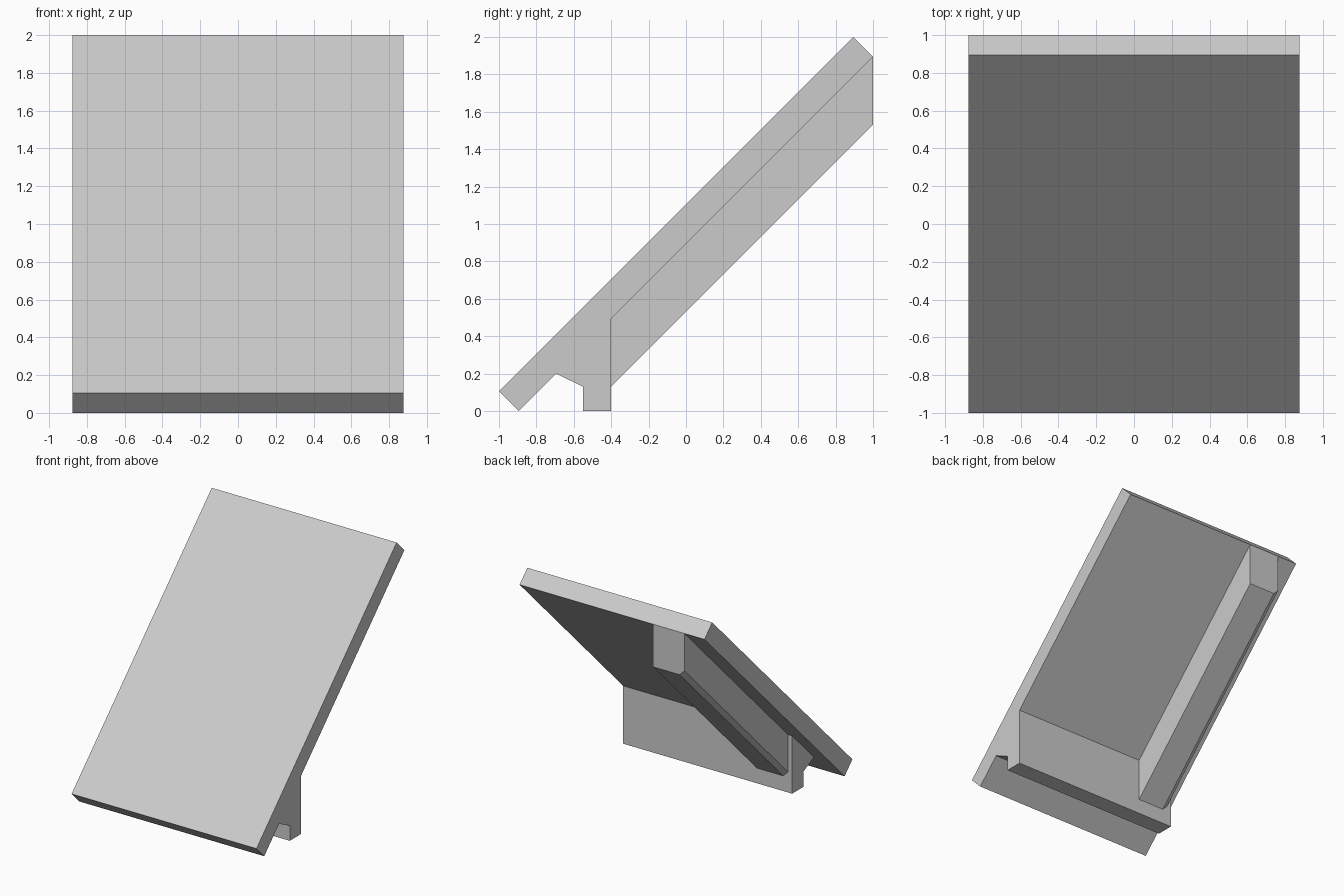
import bpy
import bmesh
from mathutils import Vector

cube = bpy.data.objects.get("Cube")
if cube:
    bpy.data.objects.remove(cube, do_unlink=True)

grey = bpy.data.materials.new("light_grey")
grey.use_nodes = True
colour = (0.6, 0.6, 0.6, 1)
grey.diffuse_color = colour
grey.node_tree.nodes["Principled BSDF"].inputs["Base Color"].default_value = colour


def prism(name, outline, sweep):
    """Sweep a flat outline along a vector into a closed solid."""
    bm = bmesh.new()
    face = bm.faces.new([bm.verts.new(p) for p in outline])
    result = bmesh.ops.extrude_face_region(bm, geom=[face], use_keep_orig=True)
    moved = [v for v in result["geom"] if isinstance(v, bmesh.types.BMVert)]
    bmesh.ops.translate(bm, verts=moved, vec=Vector(sweep))
    bmesh.ops.recalc_face_normals(bm, faces=bm.faces)
    mesh = bpy.data.meshes.new(name)
    bm.to_mesh(mesh)
    bm.free()
    mesh.materials.append(grey)
    obj = bpy.data.objects.new(name, mesh)
    bpy.context.collection.objects.link(obj)
    return obj


def side_profile(name, points, x0, x1):
    return prism(name, [(x0, y, z) for y, z in points], (x1 - x0, 0, 0))


HALF = 0.875      # half width of the panel
EDGE = 0.895      # underside of the panel is z = y + EDGE
FOOT_BACK = -0.4

# Sloping panel
side_profile("panel", [(-1, 0.105), (-EDGE, 0), (1, 1 + EDGE), (EDGE, 2)], -HALF, HALF)

# Upright foot under the panel, flush with one side
side_profile("foot", [(-0.55, 0), (FOOT_BACK, 0), (FOOT_BACK, FOOT_BACK + EDGE),
                      (-0.695, 0.2), (-0.55, 0.13)], -0.725, HALF)

# Rail along the underside, with its outer lower edge cut off
inner, outer, depth, cut = -0.39, -0.685, 0.365, 0.045
top = FOOT_BACK + EDGE
low = top - depth
section = [(inner, top), (outer, top), (outer, low + cut), (outer + cut, low), (inner, low)]
run = 1 - FOOT_BACK
prism("rail", [(x, FOOT_BACK, z) for x, z in section], (0, run, run))
